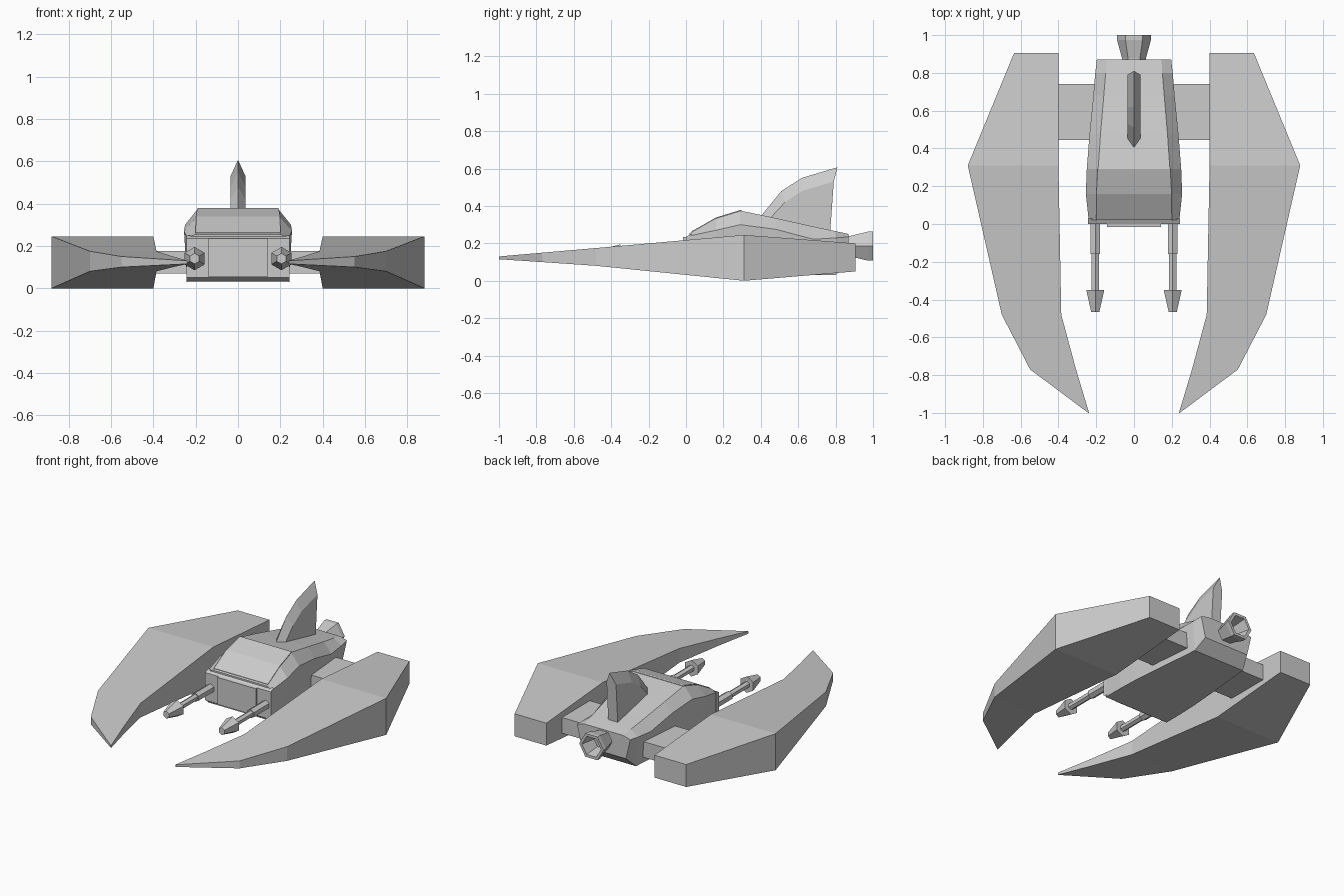
import bpy, bmesh
from math import cos, sin, pi, radians

if "Cube" in bpy.data.objects:
    bpy.data.objects.remove(bpy.data.objects["Cube"])


def loft(name, sections):
    """Skin a row of equal-length closed sections and cap both ends."""
    bm = bmesh.new()
    rings = [[bm.verts.new(p) for p in s] for s in sections]
    n = len(rings[0])
    for a, b in zip(rings, rings[1:]):
        for i in range(n):
            j = (i + 1) % n
            bm.faces.new((a[i], a[j], b[j], b[i]))
    bm.faces.new(rings[0])
    bm.faces.new(rings[-1])
    bmesh.ops.recalc_face_normals(bm, faces=bm.faces)
    me = bpy.data.meshes.new(name)
    bm.to_mesh(me)
    bm.free()
    ob = bpy.data.objects.new(name, me)
    bpy.context.collection.objects.link(ob)
    return ob


def rect(y, x0, x1, z0, z1):
    return [(x0, y, z0), (x1, y, z0), (x1, y, z1), (x0, y, z1)]


def box(name, x0, x1, y0, y1, z0, z1):
    return loft(name, [rect(y0, x0, x1, z0, z1), rect(y1, x0, x1, z0, z1)])


def hex_tube(name, cx, cz, stations, turn=0):
    return loft(name, [[(cx + r * cos(i * pi / 3 + turn), y, cz + r * sin(i * pi / 3 + turn))
                        for i in range(6)] for y, r in stations])


def mirror(ob):
    ob.modifiers.new("Mirror", 'MIRROR')


# Hull: y, bottom half-width, bottom z, crease half-width, crease z, top half-width, top z
hull = [(0.02, .24, .03, .24, .24, .198, .255),
        (0.16, .24, .03, .255, .27, .197, .335),
        (0.29, .235, .03, .25, .30, .19, .375),
        (0.48, .22, .03, .235, .275, .177, .335),
        (0.68, .20, .03, .215, .222, .16, .29),
        (0.80, .19, .03, .205, .229, .15, .265),
        (0.87, .165, .10, .197, .235, .145, .25)]
loft("hull", [[(-b, y, zb), (b, y, zb), (m, y, zm), (t, y, zt), (-t, y, zt), (-m, y, zm)]
              for y, b, zb, m, zm, t, zt in hull])

# Canopy panel lying on the sloping front
loft("canopy", [rect(y, -w, w, z - .03, z + .003)
                for y, w, z in [(.03, .2, .261), (.16, .199, .335), (.29, .192, .375), (.30, .19, .373)]])

# Nose bulkhead and raised front plate
loft("nose_bulkhead", [rect(0.0, -.243, .243, .05, .235), rect(0.03, -.243, .243, .03, .25)])
box("nose_plate", -.142, .142, -.015, .03, .055, .235)

# Tail fin: ridge line and shoulder line as (y, z)
ridge = [(.40, .345), (.51, .48), (.62, .55), (.81, .607)]
shoulder = [(.45, .335), (.53, .42), (.62, .48), (.79, .53)]
foot = [.45, .53, .62, .77]
w = .035
loft("tail_fin", [[(-w, f, .25), (-w, s[0], s[1]), (0, r[0], r[1]), (w, s[0], s[1]), (w, f, .25)]
                  for r, s, f in zip(ridge, shoulder, foot)])

# Hollow flared exhaust
hex_tube("exhaust", 0, .185, [(.85, .062), (.88, .064), (.975, .09), (1.0, .09), (1.0, .07), (.90, .05)])

# Wings: y, inner x, outer x, bottom z, top z
wing = [(.905, .40, .635, .05, .20), (.31, .40, .88, 0, .245), (-.48, .385, .70, .08, .175),
        (-.77, .307, .55, .10, .15), (-1.0, .238, .242, .115, .13)]
mirror(loft("wing", [rect(*s) for s in wing]))

# Wing struts
mirror(box("wing_strut", .17, .41, .445, .74, .07, .175))

# Cannons
mirror(hex_tube("cannon_barrel", .205, .14, [(.03, .03), (-.16, .03), (-.16, .022), (-.36, .022)], pi / 6))
mirror(hex_tube("cannon_head", .205, .14, [(-.35, .055), (-.465, .025)], pi / 6))
